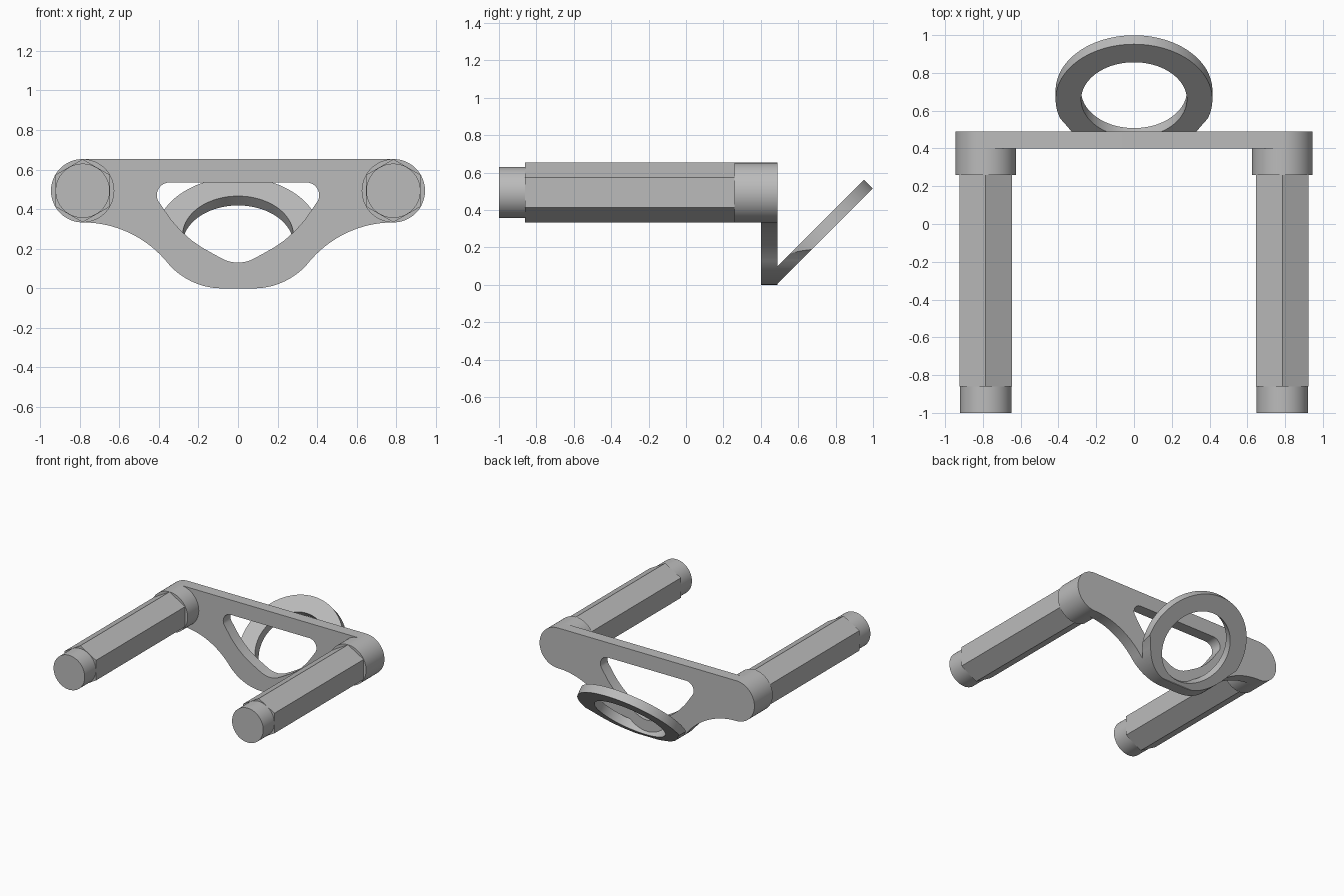
import bpy, bmesh, math
from math import sin, cos, radians, pi
from mathutils import Matrix

if "Cube" in bpy.data.objects:
    bpy.data.objects.remove(bpy.data.objects["Cube"], do_unlink=True)

grey = bpy.data.materials.new("plain_grey")
grey.use_nodes = True
GREY = (0.5, 0.5, 0.5, 1)
grey.diffuse_color = GREY
grey.node_tree.nodes["Principled BSDF"].inputs["Base Color"].default_value = GREY

BAR_X, BAR_Z, BOSS_R = 0.785, 0.493, 0.16
PLATE_FRONT, PLATE_BACK = 0.40, 0.49


def activate(obj):
    bpy.ops.object.select_all(action='DESELECT')
    obj.select_set(True)
    bpy.context.view_layer.objects.active = obj


def finish(obj):
    obj.data.materials.clear()
    obj.data.materials.append(grey)
    activate(obj)
    bpy.ops.object.shade_smooth_by_angle(angle=radians(30))


def arc(cx, cz, r, a0, a1, n=20):
    """Points on an arc, angles in degrees."""
    angles = [radians(a0 + (a1 - a0) * i / n) for i in range(n + 1)]
    return [(cx + r * cos(a), cz + r * sin(a)) for a in angles]


def mirrored(right):
    """Close a right-hand half outline with its mirror image."""
    return right + [(-x, z) for x, z in reversed(right) if x > 1e-5]


def slab(name, loops, thickness, location, tilt):
    """Flat outline with holes, extruded both ways and tilted about x."""
    curve = bpy.data.curves.new(name, 'CURVE')
    curve.dimensions = '2D'
    curve.fill_mode = 'BOTH'
    curve.extrude = thickness / 2
    for loop in loops:
        spline = curve.splines.new('POLY')
        spline.points.add(len(loop) - 1)
        for point, (x, y) in zip(spline.points, loop):
            point.co = (x, y, 0, 1)
        spline.use_cyclic_u = True
    obj = bpy.data.objects.new(name, curve)
    bpy.context.collection.objects.link(obj)
    activate(obj)
    bpy.ops.object.convert(target='MESH')
    obj = bpy.context.object
    bm = bmesh.new()
    bm.from_mesh(obj.data)
    bmesh.ops.remove_doubles(bm, verts=bm.verts, dist=1e-5)
    bmesh.ops.recalc_face_normals(bm, faces=bm.faces)
    bm.transform(Matrix.Translation(location) @ Matrix.Rotation(radians(tilt), 4, 'X'))
    bm.to_mesh(obj.data)
    bm.free()
    return obj


def rod(name, sides, radius, x, y0, y1):
    """Prism along y, with a corner pointing straight up."""
    bm = bmesh.new()
    bmesh.ops.create_cone(bm, cap_ends=True, segments=sides, radius1=radius,
                          radius2=radius, depth=y1 - y0)
    bm.transform(Matrix.Translation((x, (y0 + y1) / 2, BAR_Z))
                 @ Matrix.Rotation(pi / 2, 4, 'X'))
    mesh = bpy.data.meshes.new(name)
    bm.to_mesh(mesh)
    bm.free()
    obj = bpy.data.objects.new(name, mesh)
    bpy.context.collection.objects.link(obj)
    finish(obj)


# Handle bars: hexagonal grip, round tip and round boss on each side
for side, x in (("left", BAR_X), ("right", -BAR_X)):
    rod(side + "_grip", 6, BOSS_R - 0.0005, x, -0.86, 0.34)
    rod(side + "_tip", 64, 0.137, x, -1.0, -0.85)
    rod(side + "_boss", 64, BOSS_R, x, 0.26, PLATE_FRONT)

# Cross plate outline: round end, concave flank, convex belly
FLANK_R, BELLY_R, BELLY_X = 0.553, 0.36, 0.08
flank_z = BAR_Z - BOSS_R - FLANK_R
outline = mirrored(
    arc(BAR_X, BAR_Z, BOSS_R, 90, -90, 32)
    + arc(BAR_X, flank_z, FLANK_R, 92, 139)
    + arc(BELLY_X, BELLY_R, BELLY_R, -38, -90))

# Window in the plate: flat top, small round corners, bowed lower edge
window = mirrored(
    arc(0.345, 0.47, 0.065, 90, -25, 12)
    + [(0.375, 0.40), (0.335, 0.343), (0.285, 0.287), (0.235, 0.243),
       (0.185, 0.208), (0.13, 0.177), (0.095, 0.158)]
    + arc(0, 0.30, 0.17, -62, -90, 8))

middle = (PLATE_FRONT + PLATE_BACK) / 2
plate = slab("cross_plate", [outline, window], PLATE_BACK - PLATE_FRONT,
             (0, middle, 0), 90)
finish(plate)

# Tilted ring, trimmed to the plate outline where it joins
ring = slab("tilted_ring",
            [arc(0, 0, r, 0, 360 - 360 / 96, 95) for r in (0.415, 0.28)],
            0.067, (0, 0.682, 0.2445), 45)
trimmer = slab("ring_trimmer", [outline], 0.7, (0, middle + 0.35, 0), 90)
trim = ring.modifiers.new("trim", 'BOOLEAN')
trim.operation = 'INTERSECT'
trim.solver = 'EXACT'
trim.object = trimmer
activate(ring)
bpy.ops.object.modifier_apply(modifier="trim")
bpy.data.objects.remove(trimmer, do_unlink=True)
finish(ring)
